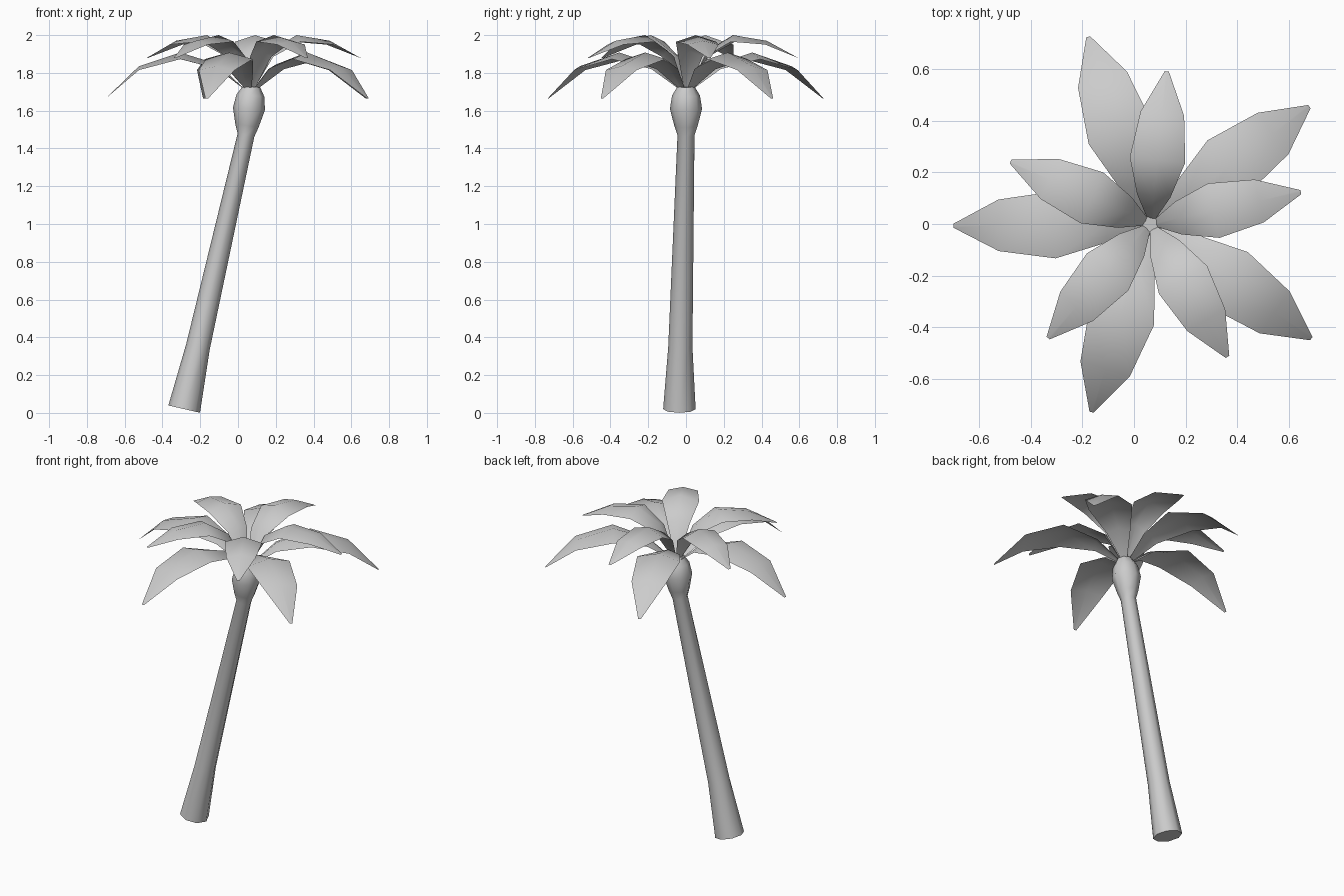
import bpy, bmesh, math
from mathutils import Vector, Matrix

if "Cube" in bpy.data.objects:
    bpy.data.objects.remove(bpy.data.objects["Cube"])


def finish(bm, name):
    bmesh.ops.recalc_face_normals(bm, faces=bm.faces)
    me = bpy.data.meshes.new(name)
    bm.to_mesh(me)
    bm.free()
    ob = bpy.data.objects.new(name, me)
    bpy.context.collection.objects.link(ob)
    bpy.ops.object.select_all(action='DESELECT')
    ob.select_set(True)
    bpy.context.view_layer.objects.active = ob
    bpy.ops.object.shade_smooth_by_angle(angle=math.radians(50))
    return ob


def tube(name, stations, sides=8):
    # stations: centre x, y, z, radius, lean in degrees
    bm = bmesh.new()
    rings = []
    for x, y, z, r, lean in stations:
        m = Matrix.Translation((x, y, z)) @ Matrix.Rotation(math.radians(lean), 4, 'Y')
        rings.append([bm.verts.new(m @ Vector((r * math.cos(a), r * math.sin(a), 0)))
                      for a in (2 * math.pi * i / sides for i in range(sides))])
    for a, b in zip(rings, rings[1:]):
        for i in range(sides):
            j = (i + 1) % sides
            bm.faces.new((a[i], a[j], b[j], b[i]))
    bm.faces.new(rings[0])
    bm.faces.new(rings[-1])
    return finish(bm, name)


def frond(name, profile, angle):
    # profile: distance out, height, half width, edge droop
    bm = bmesh.new()
    m = Matrix.Translation((0.065, 0, 0)) @ Matrix.Rotation(math.radians(angle), 4, 'Z')
    rows = []
    for r, z, w, d in profile:
        rows.append([bm.verts.new(m @ Vector(p)) for p in
                     ((r, -w, z - d), (r, 0, z), (r, w, z - d))])
    for a, b in zip(rows, rows[1:]):
        for i in range(2):
            bm.faces.new((a[i], b[i], b[i + 1], a[i + 1]))
    return finish(bm, name)


# leaning trunk with a flared foot and a bulb at the crown
tube("trunk", [
    (-0.285, -0.035, 0.020, 0.086, 13),
    (-0.212, -0.030, 0.350, 0.064, 13),
    (0.042, 0.000, 1.470, 0.045, 12),
    (0.047, 0.000, 1.520, 0.062, 9),
    (0.058, 0.000, 1.610, 0.085, 5),
    (0.066, 0.000, 1.680, 0.074, 5),
    (0.072, 0.000, 1.727, 0.046, 5)])

# two tiers of five drooping fronds
lower = [(0.015, 1.70, 0.010, 0.0), (0.17, 1.845, 0.070, 0.025), (0.37, 1.908, 0.130, 0.035),
         (0.59, 1.835, 0.100, 0.02), (0.765, 1.665, 0.008, 0.0)]
upper = [(0.010, 1.70, 0.010, 0.0), (0.11, 1.915, 0.065, 0.03), (0.25, 2.0, 0.108, 0.035),
         (0.43, 1.970, 0.085, 0.02), (0.595, 1.88, 0.008, 0.0)]
for i in range(5):
    frond(f"lower_frond_{i + 1}", lower, 180.5 - 72 * i)
    frond(f"upper_frond_{i + 1}", upper, 156 - 72 * i)
